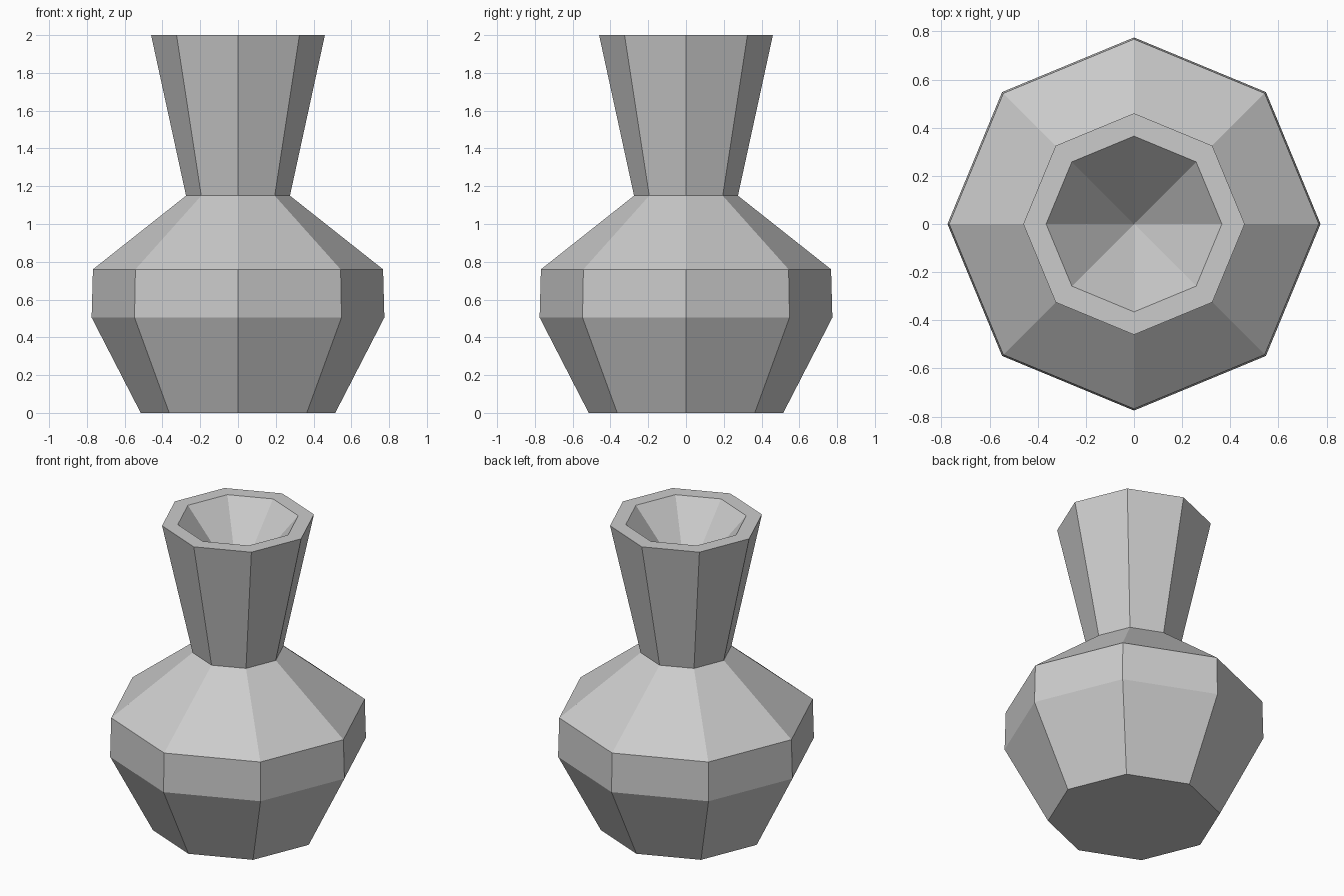
import bpy
import bmesh
from math import cos, sin, pi

cube = bpy.data.objects.get("Cube")
if cube:
    bpy.data.objects.remove(cube, do_unlink=True)

# Plain grey clay
grey = bpy.data.materials.new("clay_grey")
grey.use_nodes = True
colour = (0.6, 0.6, 0.6, 1)
grey.diffuse_color = colour
grey.node_tree.nodes["Principled BSDF"].inputs["Base Color"].default_value = colour

SIDES = 8

# Radius and height: foot, belly, shoulder, neck, flared rim, inner lip
PROFILE = [(0.515, 0), (0.775, 0.505), (0.768, 0.76),
           (0.275, 1.15), (0.46, 2), (0.365, 2)]
HOLLOW_TIP = 1.58


def ring(bm, radius, z):
    return [bm.verts.new((radius * cos(2 * pi * i / SIDES),
                          radius * sin(2 * pi * i / SIDES), z))
            for i in range(SIDES)]


bm = bmesh.new()
rings = [ring(bm, r, z) for r, z in PROFILE]

# Outer walls and flat rim
for low, high in zip(rings, rings[1:]):
    for i in range(SIDES):
        j = (i + 1) % SIDES
        bm.faces.new((low[i], low[j], high[j], high[i]))

# Flat base
bm.faces.new(rings[0][::-1])

# Pointed hollow in the mouth
tip = bm.verts.new((0, 0, HOLLOW_TIP))
lip = rings[-1]
for i in range(SIDES):
    bm.faces.new((lip[i], lip[(i + 1) % SIDES], tip))

bmesh.ops.recalc_face_normals(bm, faces=bm.faces)
mesh = bpy.data.meshes.new("vase")
bm.to_mesh(mesh)
bm.free()
mesh.materials.append(grey)
vase = bpy.data.objects.new("vase", mesh)
bpy.context.collection.objects.link(vase)
